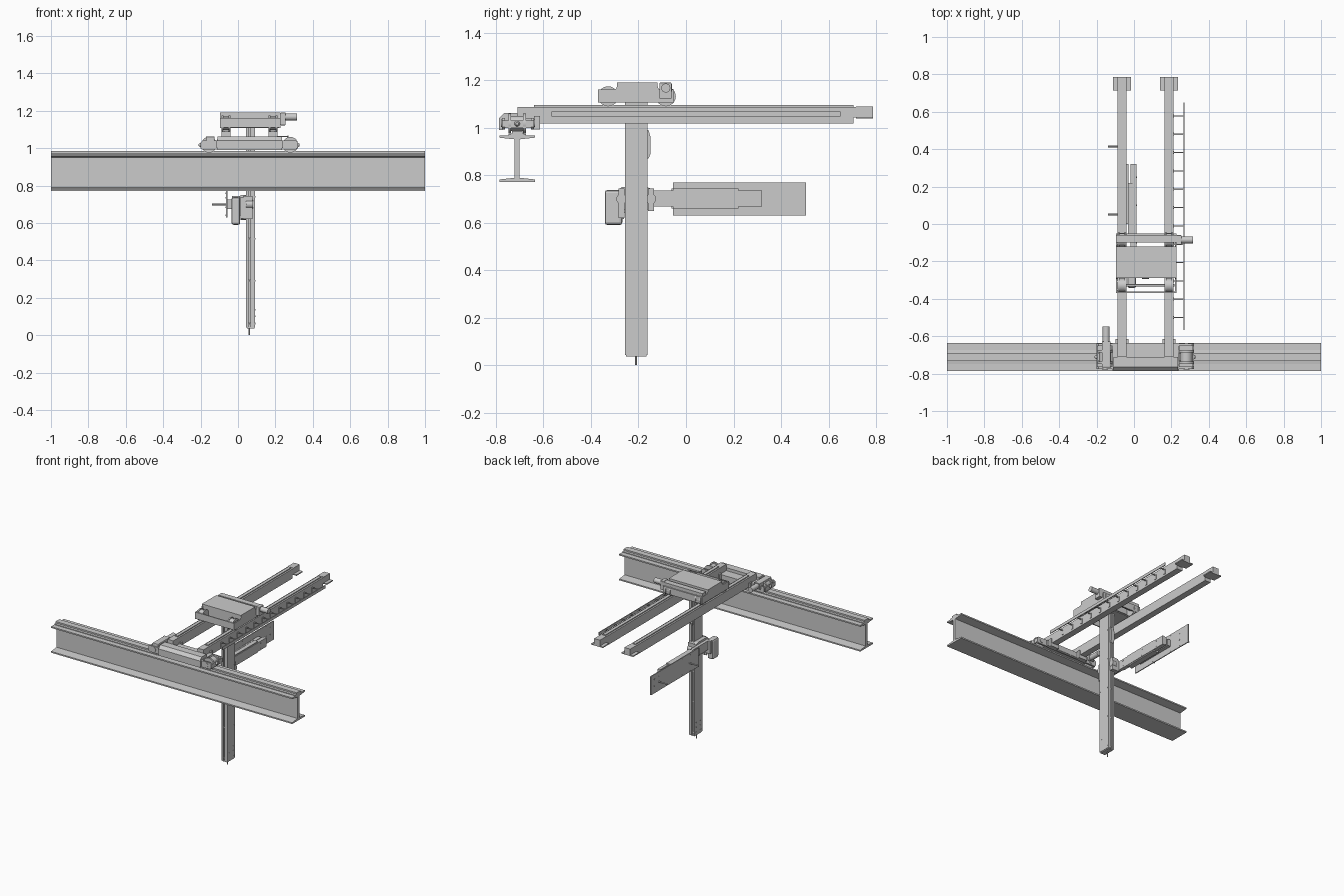
import bpy, bmesh, math
from mathutils import Matrix, Vector


def finish(name, bm, bevel=0.0, smooth=False):
    bmesh.ops.recalc_face_normals(bm, faces=bm.faces)
    me = bpy.data.meshes.new(name)
    bm.to_mesh(me)
    bm.free()
    ob = bpy.data.objects.new(name, me)
    bpy.context.collection.objects.link(ob)
    if bevel:
        m = ob.modifiers.new("bevel", 'BEVEL')
        m.width, m.segments = bevel, 2
    if smooth:
        bpy.ops.object.select_all(action='DESELECT')
        ob.select_set(True)
        bpy.context.view_layer.objects.active = ob
        bpy.ops.object.shade_smooth_by_angle(angle=math.radians(35))
    return ob


def box(name, x0, x1, y0, y1, z0, z1, bevel=0.0):
    bm = bmesh.new()
    mat = Matrix.Translation(((x0 + x1) / 2, (y0 + y1) / 2, (z0 + z1) / 2)) @ \
        Matrix.Diagonal((x1 - x0, y1 - y0, z1 - z0, 1))
    bmesh.ops.create_cube(bm, size=1, matrix=mat)
    return finish(name, bm, bevel)


def prism(name, pts, axis, a0, a1, bevel=0.0):
    """Extrude a 2D profile along an axis (x: pts are yz, y: xz, z: xy)."""
    put = {'x': lambda p, a: (a, p[0], p[1]),
           'y': lambda p, a: (p[0], a, p[1]),
           'z': lambda p, a: (p[0], p[1], a)}[axis]
    bm = bmesh.new()
    f = bm.faces.new([bm.verts.new(put(p, a0)) for p in pts])
    r = bmesh.ops.extrude_face_region(bm, geom=[f])
    d = Vector(put((0, 0), a1 - a0))
    bmesh.ops.translate(bm, vec=d, verts=[v for v in r['geom'] if isinstance(v, bmesh.types.BMVert)])
    return finish(name, bm, bevel)


def cyl(name, c, r, length, axis, r2=None, seg=24):
    rot = {'x': Matrix.Rotation(math.pi / 2, 4, 'Y'),
           'y': Matrix.Rotation(-math.pi / 2, 4, 'X'), 'z': Matrix()}[axis]
    bm = bmesh.new()
    bmesh.ops.create_cone(bm, cap_ends=True, segments=seg, radius1=r, radius2=r if r2 is None else r2,
                          depth=length, matrix=Matrix.Translation(c) @ rot)
    return finish(name, bm, smooth=True)


# --- Runway I-beam with crane rail on top
half = [(0.075, 0.772), (0.075, 0.782), (0.011, 0.789), (0.011, 0.951), (0.075, 0.958), (0.075, 0.968)]
yc = -0.711
prism("runway_beam", [(yc + y, z) for y, z in half] + [(yc - y, z) for y, z in reversed(half)], 'x', -1, 1)
rail = [(0.037, 0.968), (0.037, 0.973), (0.022, 0.975), (0.022, 0.986)]
prism("runway_rail", [(yc + y, z) for y, z in rail] + [(yc - y, z) for y, z in reversed(rail)], 'x', -1, 1)

# --- End carriage riding on the runway
box("carriage_body", -0.115, 0.24, -0.785, -0.637, 1.0, 1.04)
cheek = [(-0.19, 0.993), (0.31, 0.993), (0.32, 1.003), (0.32, 1.03), (0.31, 1.04),
         (-0.19, 1.04), (-0.2, 1.03), (-0.2, 1.003)]
for i, y in enumerate((-0.775, -0.652)):
    prism(f"carriage_cheek_{i}", cheek, 'y', y, y + 0.012)
for i, x in enumerate((-0.155, 0.28)):
    cyl(f"runway_wheel_{i}", (x, yc, 1.018), 0.032, 0.05, 'y')
    for s in (-1, 1):
        cyl(f"runway_wheel_flange_{i}_{s}", (x, yc + s * 0.031, 1.018), 0.042, 0.012, 'y')
        cyl(f"runway_axle_cap_{i}_{s}", (x, yc + 0.004 + s * 0.066, 1.018), 0.016, 0.01, 'y')
    for j, dx in enumerate((-0.042, 0.036)):
        box(f"carriage_spacer_{i}_{j}", x + dx - 0.004, x + dx + 0.004, -0.763, -0.652, 0.998, 1.03)
for i, (x, r1, r2) in enumerate(((-0.203, 0.006, 0.014), (0.323, 0.014, 0.006))):
    cyl(f"end_buffer_{i}", (x, yc, 1.017), r1, 0.014, 'x', r2)
prism("carriage_front_cover", [(-0.787, 0.99), (-0.775, 0.99), (-0.71, 1.04), (-0.71, 1.062),
                               (-0.765, 1.062), (-0.787, 1.04)], 'x', -0.11, 0.235)
# travel gearbox and motor
box("travel_gearbox", -0.172, -0.125, -0.768, -0.637, 1.02, 1.062, 0.005)
cyl("travel_motor", (-0.149, -0.593, 1.04), 0.019, 0.09, 'y')
box("travel_motor_flange", -0.172, -0.126, -0.645, -0.628, 1.018, 1.062)

# --- Two bridge beams with top rails, notched far ends and bearing plates
side = [(-0.71, 1.03), (-0.615, 1.017), (0.705, 1.017), (0.705, 1.042), (0.785, 1.042),
        (0.785, 1.088), (-0.71, 1.088)]
for n, x in (("left", -0.064), ("right", 0.187)):
    prism(f"bridge_beam_{n}", side, 'x', x - 0.024, x + 0.024)
    box(f"bridge_rail_{n}", x - 0.012, x + 0.012, -0.64, 0.705, 1.088, 1.095)
    box(f"bridge_end_plate_{n}", x - 0.049, x + 0.049, 0.715, 0.787, 1.038, 1.046)
    box(f"bridge_end_top_{n}", x - 0.024, x + 0.024, 0.715, 0.787, 1.046, 1.09)
    box(f"bridge_bracket_{n}", x - 0.035, x + 0.035, -0.64, -0.615, 0.992, 1.05)

# --- Cable tray beside the right bridge beam
box("cable_tray", 0.264, 0.27, -0.567, 0.65, 1.047, 1.069)
for i in range(12):
    y = -0.5 + i * 0.098
    box(f"tray_arm_{i}", 0.21, 0.266, y - 0.003, y + 0.003, 1.06, 1.066)
    box(f"tray_foot_{i}", 0.21, 0.215, y - 0.008, y + 0.008, 1.03, 1.066)

# --- Trolley frame
tside = [(-0.37, 1.107), (-0.05, 1.107), (-0.05, 1.16), (-0.115, 1.162), (-0.125, 1.19),
         (-0.285, 1.19), (-0.295, 1.162), (-0.37, 1.16)]
for n, x in (("left", -0.097), ("right", 0.219)):
    prism(f"trolley_side_{n}", tside, 'x', x, x + 0.008)
box("trolley_top", -0.097, 0.227, -0.29, -0.12, 1.178, 1.19)
box("trolley_front_bar", -0.097, 0.227, -0.37, -0.362, 1.11, 1.16)
box("trolley_back_bar", -0.097, 0.227, -0.058, -0.05, 1.11, 1.16)
box("trolley_front_web", -0.089, 0.219, -0.29, -0.282, 1.112, 1.178)
box("trolley_back_web", -0.089, 0.219, -0.128, -0.12, 1.112, 1.178)
box("trolley_floor", -0.089, 0.219, -0.282, -0.128, 1.107, 1.117)
for yn, y in (("front", -0.328), ("back", -0.085)):
    cyl(f"trolley_axle_{yn}", (0.062, y, 1.133), 0.006, 0.31, 'x', seg=12)
    for xn, x in (("left", -0.064), ("right", 0.187)):
        cyl(f"trolley_wheel_{yn}_{xn}", (x, y, 1.132), 0.036, 0.03, 'x')
        for s in (-1, 1):
            cyl(f"trolley_flange_{yn}_{xn}_{s}", (x + s * 0.019, y, 1.132), 0.042, 0.01, 'x')
# trolley drive
box("trolley_drive_housing", -0.095, 0.24, -0.1, -0.058, 1.152, 1.185)
box("trolley_gearbox", 0.227, 0.255, -0.112, -0.06, 1.122, 1.19, 0.004)
cyl("trolley_motor", (0.285, -0.085, 1.167), 0.019, 0.062, 'x')

# --- Vertical mast with grooves, bolts and guide pin
x0, x1, y0, y1, g = 0.043, 0.091, -0.256, -0.163, 0.012
mast = [(x0, y0), (x0 + g, y0), (x0 + g, y0 + g), (x0 + 2 * g, y0 + g), (x0 + 2 * g, y0), (x1, y0),
        (x1, y1), (x0 + 2 * g, y1), (x0 + 2 * g, y1 - g), (x0 + g, y1 - g), (x0 + g, y1), (x0, y1)]
prism("mast", mast, 'z', 0.042, 1.11)
box("mast_foot", x0 + 0.004, x1 - 0.004, y0 + 0.004, y1 - 0.004, 0.036, 0.043)
cyl("mast_pin", (0.06, -0.21, 0.02), 0.004, 0.04, 'z', seg=12)
bolts = [(s * 0.038, z) for z in (0.06, 0.29, 0.515, 0.74, 0.965) for s in (-1, 1)]
bolts += [(s * 0.024, z) for z in (0.065, 0.1, 0.135) for s in (-1, 1)]
for i, (dy, z) in enumerate(bolts):
    cyl(f"mast_bolt_{i}", (0.067, -0.2095 + dy, z), 0.004, 0.051, 'x', seg=8)
prism("mast_cable_clip", [(-0.163, 0.87), (-0.158, 0.87), (-0.149, 0.89), (-0.149, 0.96),
                          (-0.158, 0.99), (-0.163, 0.99)], 'x', 0.05, 0.075)

# --- Lift carriage on the mast
prism("lift_plate", [(-0.285, 0.625), (-0.262, 0.615), (-0.262, 0.655), (-0.14, 0.655), (-0.14, 0.74),
                     (-0.165, 0.75), (-0.27, 0.75), (-0.285, 0.735)], 'x', 0.014, 0.042)
for n, ya, yb, z in (("front", -0.285, -0.258, 0.62), ("back", -0.161, -0.135, 0.65)):
    box(f"lift_guide_{n}", 0.03, 0.078, ya, yb, z, 0.745)
    cyl(f"lift_roller_{n}", (0.062, (ya + yb) / 2, 0.7), 0.022, 0.036, 'x')
box("lift_motor", -0.035, 0.012, -0.342, -0.268, 0.59, 0.738, 0.012)
box("lift_motor_mount", -0.025, 0.016, -0.27, -0.25, 0.64, 0.735)

# --- Horizontal telescopic arm and end panel
box("arm_body", -0.008, 0.014, -0.26, 0.32, 0.668, 0.735)
box("arm_slide", -0.02, -0.008, -0.13, 0.32, 0.672, 0.731)
box("arm_cover", -0.032, -0.02, -0.06, 0.22, 0.66, 0.745)
for n, z in (("lower", 0.66), ("upper", 0.733)):
    box(f"arm_rail_{n}", -0.03, 0.01, -0.055, 0.22, z, z + 0.01)
box("panel_mount", -0.058, -0.03, 0.0, 0.32, 0.675, 0.725)
box("panel", -0.064, -0.057, -0.055, 0.505, 0.63, 0.77)
for i, y in enumerate((0.05, 0.415)):
    cyl(f"panel_rod_{i}", (-0.1, y, 0.698), 0.005, 0.08, 'x', seg=12)
spots = [(y, z) for y in (0.04, 0.135, 0.32, 0.415) for z in (0.64, 0.76)]
spots += [(y, z) for y in (0.415, 0.465) for z in (0.685, 0.735)]
for i, (y, z) in enumerate(spots):
    cyl(f"panel_bolt_{i}", (-0.0605, y, z), 0.004, 0.01, 'x', seg=8)
for i, (y, z) in enumerate([(y, z) for y in (-0.1, 0.1, 0.25) for z in (0.68, 0.722)]):
    cyl(f"arm_bolt_{i}", (0.014, y, z), 0.004, 0.004, 'x', seg=8)
